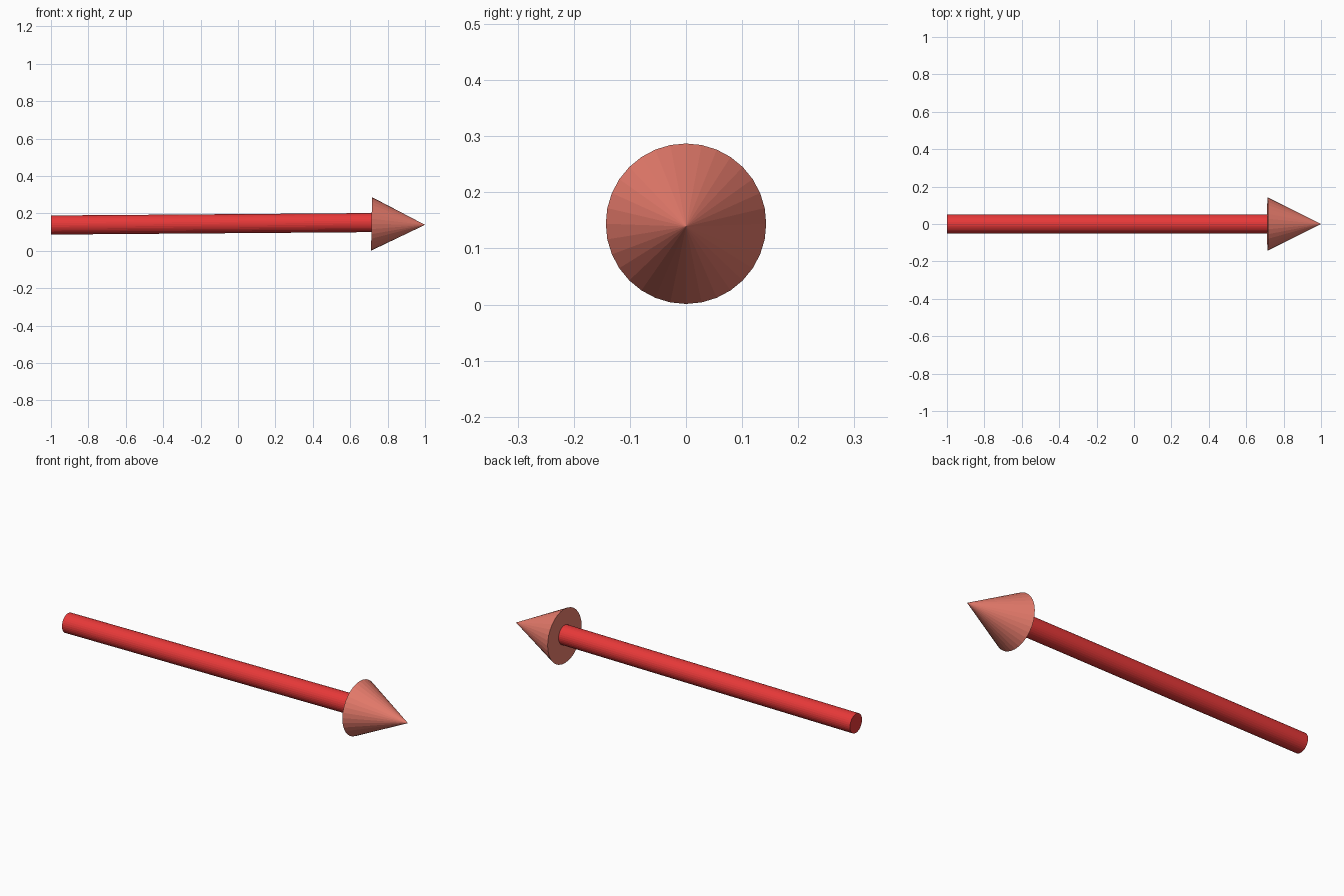
import bpy
from mathutils import Vector

if "Cube" in bpy.data.objects:
    bpy.data.objects.remove(bpy.data.objects["Cube"])


def colour(name, rgb):
    mat = bpy.data.materials.new(name)
    mat.diffuse_color = (*rgb, 1)
    mat.use_nodes = True
    mat.node_tree.nodes["Principled BSDF"].inputs["Base Color"].default_value = mat.diffuse_color
    return mat


def taper(name, start, end, r1, r2, mat, sides=32):
    """Round solid running from start to end, with a radius at each end."""
    a, b = Vector(start), Vector(end)
    bpy.ops.mesh.primitive_cone_add(vertices=sides, radius1=r1, radius2=r2,
                                    depth=(b - a).length, location=(a + b) / 2)
    ob = bpy.context.object
    ob.name = name
    ob.rotation_euler = (b - a).to_track_quat('Z', 'Y').to_euler()
    ob.data.materials.append(mat)
    return ob


# Shaft, rising very slightly towards the head
taper("arrow_shaft", (-1, 0, 0.138), (0.715, 0, 0.151), 0.051, 0.051,
      colour("shaft_red", (0.8, 0.04, 0.04)))

# Pointed head, dipping very slightly towards the tip
taper("arrow_head", (0.714, 0, 0.144), (1, 0, 0.139), 0.143, 0,
      colour("head_red", (0.8, 0.2, 0.15)))
